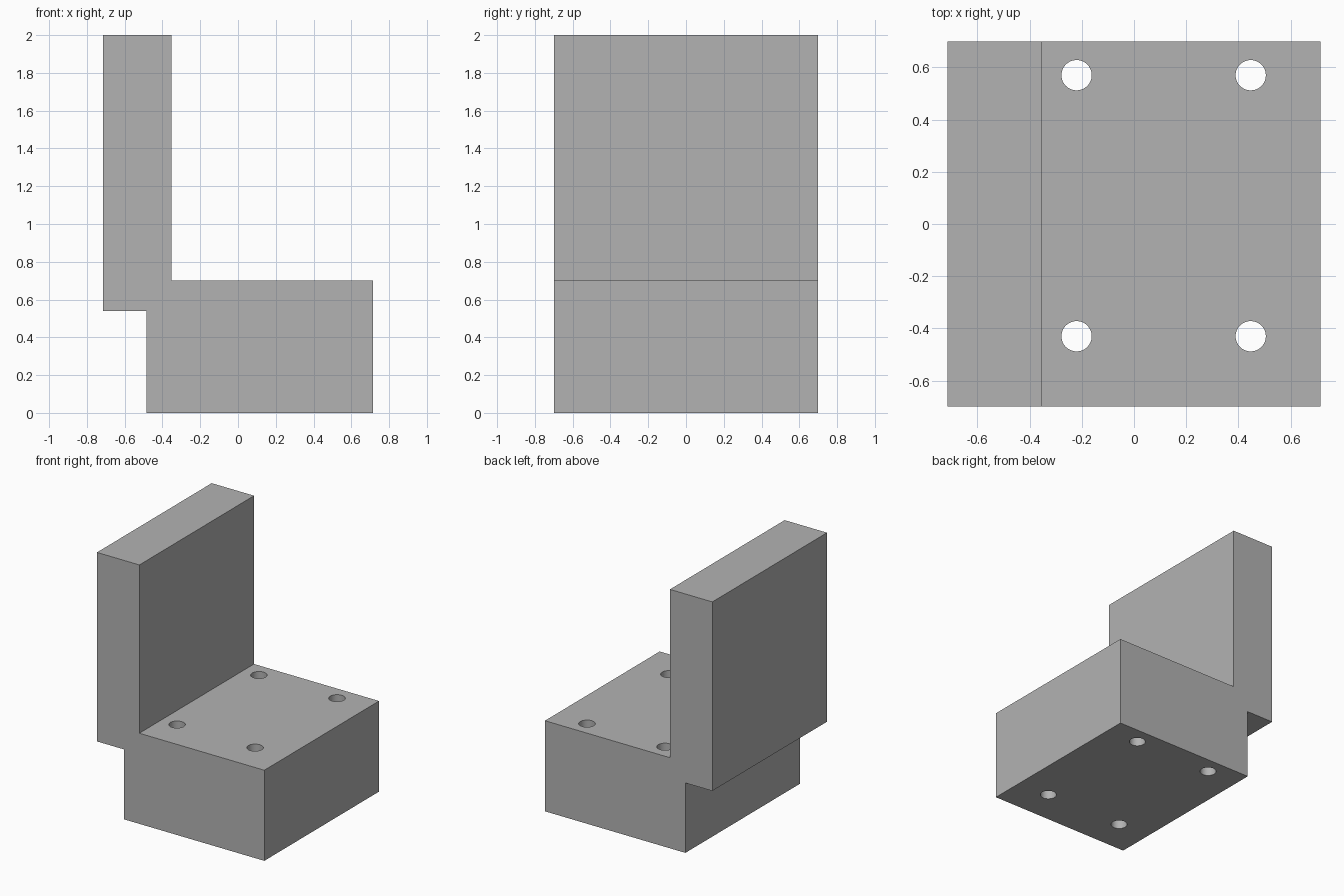
import bpy
import bmesh

cube = bpy.data.objects.get("Cube")
if cube:
    bpy.data.objects.remove(cube, do_unlink=True)

HALF_DEPTH = 0.70
HOLE_RADIUS = 0.058

# Plain grey material
grey = bpy.data.materials.new("plain grey")
grey.use_nodes = True
colour = (0.45, 0.45, 0.45, 1.0)
grey.diffuse_color = colour
grey.node_tree.nodes["Principled BSDF"].inputs["Base Color"].default_value = colour


def extrude_profile(name, points, half_depth):
    """Extrude an x-z outline along y into a closed solid."""
    bm = bmesh.new()
    face = bm.faces.new([bm.verts.new((x, -half_depth, z)) for x, z in points])
    moved = bmesh.ops.extrude_face_region(bm, geom=[face])["geom"]
    verts = [v for v in moved if isinstance(v, bmesh.types.BMVert)]
    bmesh.ops.translate(bm, verts=verts, vec=(0, 2 * half_depth, 0))
    bmesh.ops.recalc_face_normals(bm, faces=bm.faces[:])
    mesh = bpy.data.meshes.new(name)
    bm.to_mesh(mesh)
    bm.free()
    obj = bpy.data.objects.new(name, mesh)
    bpy.context.collection.objects.link(obj)
    mesh.materials.append(grey)
    return obj


# Thick base with an upright wall overhanging one end
bracket = extrude_profile("angle_bracket", [
    (-0.485, 0), (0.715, 0), (0.715, 0.70), (-0.353, 0.70),
    (-0.353, 2), (-0.715, 2), (-0.715, 0.54), (-0.485, 0.54),
], HALF_DEPTH)

# Four bolt holes right through the base
for x in (-0.22, 0.447):
    for y in (-0.43, 0.57):
        bpy.ops.mesh.primitive_cylinder_add(
            vertices=48, radius=HOLE_RADIUS, depth=1.2, location=(x, y, 0.35))
        cutter = bpy.context.object
        cutter.name = "hole_cutter"
        cutter.hide_render = True
        cutter.data.materials.append(grey)
        bpy.context.view_layer.objects.active = bracket
        cut = bracket.modifiers.new("bolt hole", "BOOLEAN")
        cut.operation = "DIFFERENCE"
        cut.solver = "EXACT"
        cut.object = cutter
        bpy.ops.object.modifier_apply(modifier=cut.name)
        bpy.data.objects.remove(cutter, do_unlink=True)

# Round hole walls, crisp outer edges
bpy.ops.object.select_all(action="DESELECT")
bracket.select_set(True)
bpy.context.view_layer.objects.active = bracket
bpy.ops.object.shade_smooth_by_angle()
